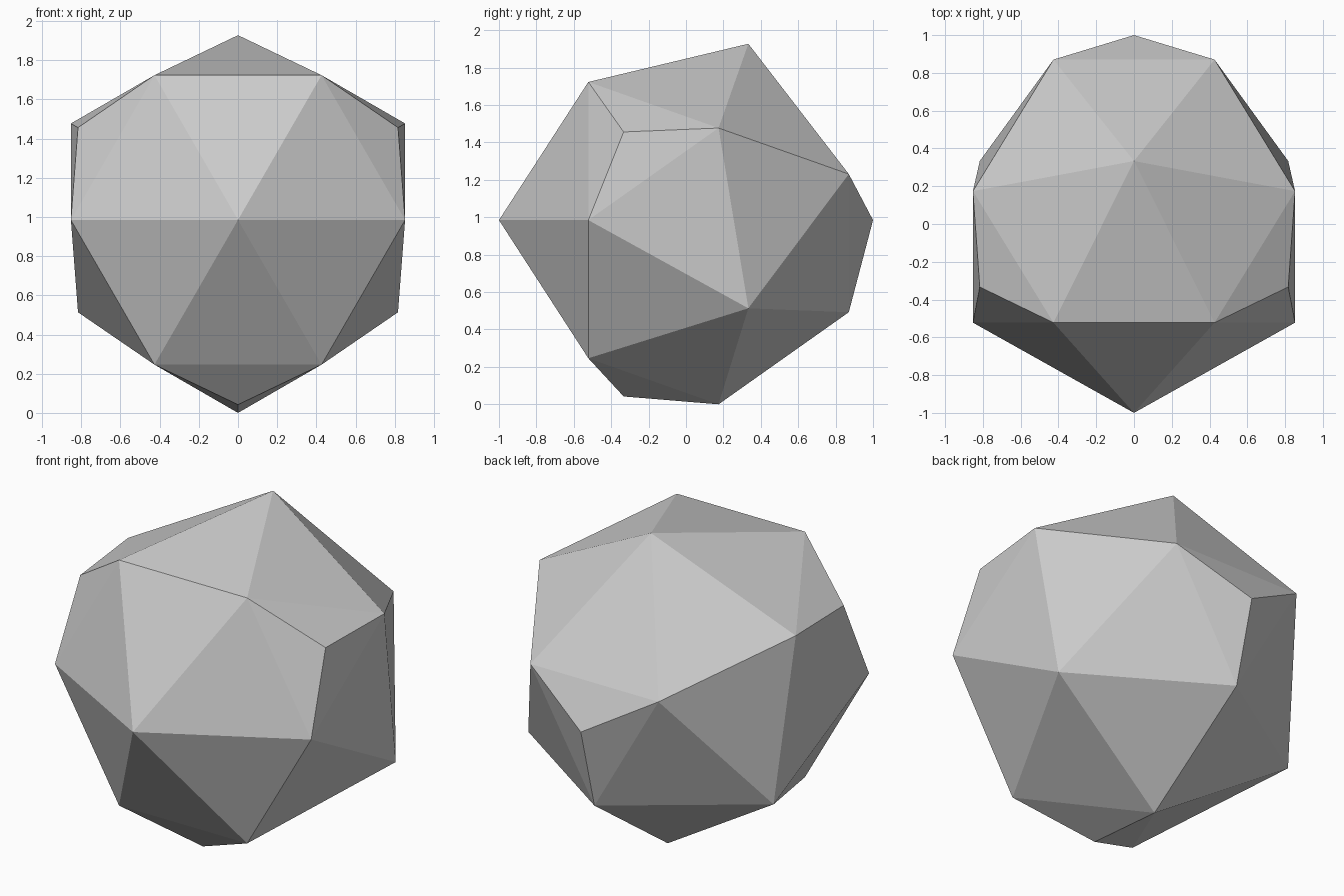
import bpy
import bmesh
from math import sqrt
from mathutils import Vector

cube = bpy.data.objects.get("Cube")
if cube:
    bpy.data.objects.remove(cube, do_unlink=True)

# Corners of a regular tetrahedron, one pointing straight back
corners = [
    Vector((0, 1, 0)),
    Vector((sqrt(2 / 3), -1 / 3, sqrt(2) / 3)),
    Vector((-sqrt(2 / 3), -1 / 3, sqrt(2) / 3)),
    Vector((0, -1 / 3, -sqrt(8) / 3)),
]

# Truncated tetrahedron corners, at the thirds of each tetrahedron edge
points = [(2 * a + b).normalized() for a in corners for b in corners if a != b]
# Apexes of the low pyramids over the triangles and the tall ones over the hexagons
points += [side * c for c in corners for side in (1, -1)]

# The solid is convex, so its hull gives all the triangular faces
bm = bmesh.new()
for p in points:
    bm.verts.new(p)
bmesh.ops.convex_hull(bm, input=bm.verts)
bmesh.ops.recalc_face_normals(bm, faces=bm.faces)

# Stand it on the ground
lowest = min(v.co.z for v in bm.verts)
bmesh.ops.translate(bm, verts=bm.verts, vec=(0, 0, -lowest))

mesh = bpy.data.meshes.new("faceted_solid")
bm.to_mesh(mesh)
bm.free()
solid = bpy.data.objects.new("faceted_solid", mesh)
bpy.context.collection.objects.link(solid)

# Plain grey, flat faces
grey = bpy.data.materials.new("light_grey")
grey.use_nodes = True
colour = (0.6, 0.6, 0.6, 1)
grey.diffuse_color = colour
grey.node_tree.nodes["Principled BSDF"].inputs["Base Color"].default_value = colour
mesh.materials.append(grey)
